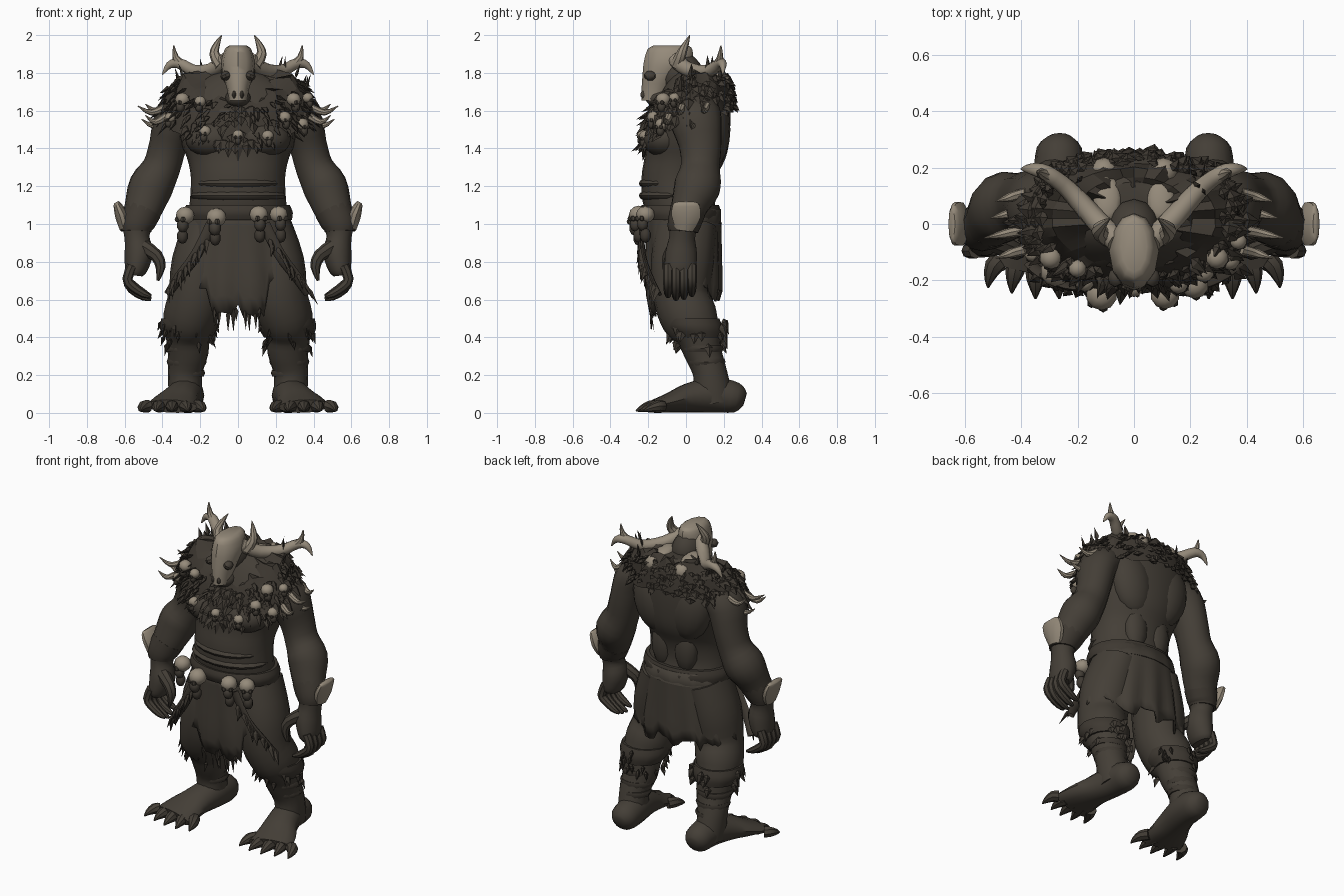
import bpy, bmesh, math, random
from mathutils import Vector, Matrix, Euler

if "Cube" in bpy.data.objects:
    bpy.data.objects.remove(bpy.data.objects["Cube"])
random.seed(4)
R = random.uniform


def material(name, col):
    m = bpy.data.materials.new(name)
    m.diffuse_color = (*col, 1)
    m.use_nodes = True
    m.node_tree.nodes["Principled BSDF"].inputs["Base Color"].default_value = m.diffuse_color
    return m


HIDE = material("dark hide", (0.058, 0.049, 0.038))
FUR = material("dark fur", (0.048, 0.040, 0.031))
BONE = material("bone", (0.30, 0.255, 0.195))


def finish(name, bm, mat, angle=40):
    bmesh.ops.recalc_face_normals(bm, faces=bm.faces)
    me = bpy.data.meshes.new(name)
    bm.to_mesh(me)
    bm.free()
    me.materials.append(mat)
    me.polygons.foreach_set("use_smooth", [True] * len(me.polygons))
    me.set_sharp_from_angle(angle=math.radians(angle))
    ob = bpy.data.objects.new(name, me)
    bpy.context.collection.objects.link(ob)
    return ob


def spline(p, steps):
    """Catmull-Rom through tuples of any length."""
    out = []
    for i in range(len(p) - 1):
        a, b, c, d = p[max(i - 1, 0)], p[i], p[i + 1], p[min(i + 2, len(p) - 1)]
        for k in range(steps):
            t = k / steps
            out.append([0.5 * (2 * q + (r - o) * t + (2 * o - 5 * q + 4 * r - s) * t * t
                               + (3 * q - o - 3 * r + s) * t ** 3) for o, q, r, s in zip(a, b, c, d)])
    return out + [list(p[-1])]


def tube(name, pts, mat, side=1, n=12, steps=3, ref=(1, 0, 0), flat=False):
    """Tube along (x, y, z, ra, rb); ra lies along ref. flat keeps rings horizontal."""
    pts = [(p[0] * side, *p[1:4], p[-1]) for p in pts]
    path = spline(pts, steps)
    bm, rings = bmesh.new(), []
    for i, p in enumerate(path):
        t = Vector(path[min(i + 1, len(path) - 1)][:3]) - Vector(path[max(i - 1, 0)][:3])
        t = Vector((0, 0, 1)) if flat else t.normalized()
        u = Vector(ref)
        u = (u - t * u.dot(t)).normalized()
        v = t.cross(u)
        ring = []
        for k in range(n):
            a = 2 * math.pi * k / n
            co = Vector(p[:3]) + u * math.cos(a) * max(p[3], .002) + v * math.sin(a) * max(p[4], .002)
            co.z = max(co.z, 0)
            ring.append(bm.verts.new(co))
        rings.append(ring)
    for r, q in zip(rings, rings[1:]):
        for k in range(n):
            bm.faces.new((r[k], r[(k + 1) % n], q[(k + 1) % n], q[k]))
    bm.faces.new(rings[0])
    bm.faces.new(rings[-1])
    return finish(name, bm, mat)


def blob(name, loc, size, mat, rot=(0, 0, 0), n=12):
    bm = bmesh.new()
    mx = Matrix.LocRotScale(Vector(loc), Euler([math.radians(r) for r in rot]), Vector(size))
    bmesh.ops.create_uvsphere(bm, u_segments=n, v_segments=n * 2 // 3, radius=1, matrix=mx)
    return finish(name, bm, mat)


def tufts(name, items, mat=FUR):
    """Flat leaf-like locks from (base, direction, length, width)."""
    bm = bmesh.new()
    for base, d, ln, w in items:
        base, d = Vector(base), Vector(d).normalized()
        u = d.cross(Vector((base.x, base.y, 0.01))).normalized()
        v = d.cross(u)
        ring = [bm.verts.new(base + d * ln * .3 + o) for o in (u * w, v * w * .5, -u * w, -v * w * .5)]
        for end in (base, base + d * ln + v * R(-.01, .01)):
            e = bm.verts.new(end)
            for k in range(4):
                bm.faces.new((ring[k], ring[(k + 1) % 4], e))
    return finish(name, bm, mat, 20)


def trophy(loc, r, out):
    """Small skull: bone cranium, dark muzzle and sockets."""
    o = Vector((out[0], out[1], 0)).normalized()
    s = Vector((-o.y, o.x, 0))
    c = Vector(loc)
    blob("trophy_cranium", c, (r, r, r * .9), BONE, n=10)
    blob("trophy_muzzle", c + o * r * .35 - Vector((0, 0, r * 1.0)), (r * .6, r * .6, r * .75), HIDE, n=8)
    for k in (-1, 1):
        blob("trophy_socket", c + o * r * .75 + s * k * r * .4 - Vector((0, 0, r * .4)), [r * .3] * 3, HIDE, n=6)


# Torso, belly folds and belt
tube("torso", [(0, 0, 1.0, .27, .19), (0, -.04, 1.12, .255, .19), (0, -.035, 1.25, .25, .2),
               (0, -.005, 1.35, .27, .215), (0, .01, 1.45, .31, .22), (0, .03, 1.6, .34, .205),
               (0, .05, 1.72, .28, .17), (0, .04, 1.8, .13, .11)], HIDE, n=24, flat=True)
for z, w in ((1.15, .255), (1.215, .235)):
    blob("belly_fold", (0, -.07, z), (w, .18, .05), HIDE, n=18)
tube("belt", [(0, -.025, 1.02, .285, .205), (0, -.03, 1.06, .29, .215), (0, -.03, 1.1, .275, .205)],
     FUR, n=24, flat=True)

# Ragged skirt, hem height depends on direction
bm, n, rows = bmesh.new(), 72, []
for k in range(n):
    a = 2 * math.pi * k / n
    f = -math.sin(a)
    hem = .70 - .08 * max(-f, 0) ** .5 - (.17 if f > .9 else 0) + R(-.045, .045)
    col = []
    for j in range(7):
        t = j / 6
        z = 1.08 + (hem - 1.08) * t
        fold = 1 + .05 * t * math.sin(a * 13)
        rx = .265 + .21 * (1.08 - max(z, .65)) - .1 * max(.65 - z, 0)
        ry = .2 - .2 * max(.65 - z, 0)
        col.append(bm.verts.new((rx * fold * math.cos(a), -.015 + ry * fold * math.sin(a), z)))
    rows.append(col)
for k in range(n):
    for j in range(6):
        p, q = rows[k], rows[(k + 1) % n]
        bm.faces.new((p[j], q[j], q[j + 1], p[j + 1]))
skirt = finish("skirt", bm, HIDE)
skirt.modifiers.new("thickness", 'SOLIDIFY').thickness = .01
tufts("loincloth_fringe", [((x * .03 + R(-.01, .01), -.19, .56), (0, .1, -1), R(.05, .14), .012)
                           for x in range(-4, 5)])

# Mantle surface: angle a (front is -90 degrees), t from collar to hem
COLLAR = [(.13, .11, 1.80), (.29, .18, 1.785), (.37, .215, 1.70), (.405, .235, 1.56)]


def mantle(a, t):
    x = min(t, .999) * 3
    i = int(x)
    rx, ry, z = [p + (q - p) * (x - i) for p, q in zip(COLLAR[i], COLLAR[i + 1])]
    f = -math.sin(a)
    return Vector((rx * math.cos(a), .02 + ry * math.sin(a), z - .14 * max(f, 0) ** 1.5 + .06 * t * max(-f, 0)))


bm, n = bmesh.new(), 36
grid = [[bm.verts.new(mantle(2 * math.pi * k / n, j / 6) * R(.985, 1.015)) for k in range(n)] for j in range(7)]
for j in range(6):
    for k in range(n):
        bm.faces.new((grid[j][k], grid[j][(k + 1) % n], grid[j + 1][(k + 1) % n], grid[j + 1][k]))
finish("fur_mantle", bm, FUR, 20)
locks = []
for i in range(330):
    a, t = R(0, 6.283), R(.25, 1) ** .7
    back = max(math.sin(a), 0)
    d = Vector((math.cos(a), math.sin(a), -.4 - t + R(-.3, .6)))
    locks.append((mantle(a, t), d, R(.05, .10) * (1 - .5 * back), R(.018, .034)))
for s in (-1, 1):
    for i in range(7):
        locks.append((mantle(math.pi / 2 - s * R(.6, 1.9), R(.3, .7)), (s * .2, 0, 1), R(.06, .11), .018))
locks += [((x, -.215, 1.44), (0, -.1, -1), .11 - abs(x) * .4, .03) for x in (-.1, -.05, 0, .05, .1)]
tufts("mantle_locks", locks)

# Trophy skulls on the mantle and belt, bone plates on the upper back
for deg, t, r in ((-115, .9, .034), (-68, .95, .034), (-125, .5, .032), (-52, .78, .036), (-38, .6, .04),
                  (-142, .6, .04), (-36, .95, .036), (-150, .9, .03), (-90, .9, .03), (-20, .7, .03)):
    a = math.radians(deg)
    o = Vector((math.cos(a), math.sin(a), 0))
    trophy(mantle(a, t) + o * .02 + Vector((0, 0, .01)), r, o)
for x, y, z, r in ((-.28, -.17, 1.045, .052), (-.115, -.25, 1.035, .056), (.11, -.25, 1.05, .052),
                   (.215, -.215, 1.05, .05)):
    trophy((x, y, z), r, (x, -.3))
    blob("belt_charm", (x * 1.05, y, z - .11), (.03, .03, .04), FUR, n=8)

for s in (-1, 1):
    blob("back_plate", (s * .095, .09, 1.795), (.05, .085, .025), BONE, (-12, 0, 0))
    blob("back_knob", (s * .105, .185, 1.755), (.05, .05, .05), BONE)
    # Torso muscles
    blob("chest_muscle", (s * .13, -.11, 1.45), (.15, .12, .1), HIDE, n=16)
    blob("back_muscle", (s * .13, .13, 1.5), (.14, .105, .21), HIDE, (0, s * 12, 0), 16)
    blob("lower_back_muscle", (s * .08, .11, 1.22), (.08, .06, .16), HIDE)
    # Arm
    tube("arm", [(.22, .04, 1.62, .1, .12), (.325, .05, 1.56, .115, .14), (.37, .075, 1.42, .1, .115),
                 (.405, .075, 1.3, .1, .105), (.46, .06, 1.2, .118, .125), (.495, .02, 1.1, .105, .1),
                 (.53, -.01, 1.0, .085, .08), (.535, -.02, .93, .066, .07), (.525, -.025, .85, .075, .085),
                 (.54, -.03, .76, .06, .085), (.545, -.03, .73, .04, .07)], HIDE, s, 14)
    tube("bracer", [(.505, .01, 1.07, .1, .095), (.535, -.01, 1.0, .092, .088), (.54, -.015, .96, .08, .08)],
         FUR, s, 12)
    tube("bracer_bone_plate", [(.60, -.01, .97, .025, .05), (.615, 0, 1.04, .035, .08),
                               (.638, 0, 1.10, .022, .075), (.645, 0, 1.115, .012, .05)], BONE, s, 10, 2)
    for i in range(4):
        y, d = -.095 + .042 * i, abs(i - 1.3) * .015
        tube("finger", [(.56, y, .78, .028), (.585, y, .71, .027), (.56, y, .65 + d, .025),
                        (.50, y, .61 + d, .02), (.46, y, .595 + d, .008)], HIDE, s, 8, 2, (0, 1, 0))
    tube("thumb", [(.5, -.06, .88, .04), (.43, -.09, .83, .034), (.41, -.1, .77, .026), (.425, -.1, .70, .008)],
         HIDE, s, 8, 2, (0, 1, 0))
    # Leg, foot and toes
    tube("leg", [(.15, 0, 1.0, .13, .16), (.2, -.02, .8, .15, .165), (.22, -.025, .62, .148, .15),
                 (.255, .02, .5, .142, .15), (.265, .065, .41, .118, .12), (.265, .09, .32, .108, .1),
                 (.28, .125, .22, .092, .09), (.28, .14, .12, .088, .1), (.28, .15, .05, .08, .1)], HIDE, s, 16)
    tube("foot", [(.265, .312, .07, .035, .035), (.265, .27, .08, .08, .08), (.27, .15, .095, .09, .095),
                  (.3, .02, .08, .1, .08), (.33, -.08, .055, .125, .055), (.35, -.17, .035, .14, .035)],
         HIDE, s, 14)
    for i in range(5):
        x, y = .225 + .062 * i, .02 * abs(i - 1.5)
        tube("toe", [(x, -.13, .035, .036, .034), (x + .012 * (i - 2), -.2 + y, .034, .034, .032),
                     (x + .02 * (i - 2), -.245 + y, .022, .018, .018),
                     (x + .022 * (i - 2), -.275 + y, .01, .004, .004)], HIDE, s, 8, 2)
    # Fur cuff below the knee, ankle wraps
    tube("knee_cuff", [(.258, .03, .50, .148, .15), (.262, .045, .45, .152, .152), (.265, .065, .40, .128, .128)],
         FUR, s, 14, flat=True)
    hairs = []
    for i in range(26):
        a = R(0, 6.283)
        z = R(.36, .5)
        r = .115 + .22 * (z - .36)
        hairs.append(((s * .262 + r * math.cos(a), .11 - .15 * (z - .2) * 1.3 + r * math.sin(a), z),
                      (math.cos(a) * .4, math.sin(a) * .4, -1), R(.05, .09), .025))
    tufts("knee_locks", hairs)
    for z, y, r in ((.34, .088, .115), (.27, .108, .106), (.21, .128, .098)):
        tube("ankle_wrap", [(.272, y, z - .018, r - .008, r - .012), (.272, y, z, r, r - .005),
                            (.272, y, z + .018, r - .006, r - .01)], FUR, s, 12, 1, flat=True)
    # Diagonal strap with tassels over the thigh
    tube("strap", [(.14, -.235, 1.0, .03, .012), (.22, -.225, .84, .03, .012), (.31, -.185, .72, .028, .012),
                   (.37, -.14, .63, .022, .01)], FUR, s, 8)
    tufts("strap_tassels", [((s * (.17 + .2 * t), -.235 + .08 * t * t, .93 - .26 * t),
                             (s * R(-.2, .5), -.25, -1), R(.07, .12), .022)
                            for t in [i / 11 for i in range(12)]])
    # Horns, prongs and shoulder claws
    Y = (0, 1, 0)
    tube("great_horn", [(.06, -.06, 1.87, .042), (.14, .02, 1.815, .04), (.23, .12, 1.81, .034),
                        (.31, .18, 1.85, .029), (.365, .195, 1.84, .02), (.40, .195, 1.79, .003)],
         BONE, s, 10, 3, Y)
    tube("horn_prong", [(.29, .165, 1.84, .024), (.33, .18, 1.88, .018), (.34, .185, 1.945, .003)],
         BONE, s, 8, 2, Y)
    tube("small_horn", [(.09, -.05, 1.84, .035), (.125, -.025, 1.9, .027), (.11, 0, 1.955, .016),
                        (.085, .02, 2.0, .002)], BONE, s, 8, 3, Y)
    for y, z, ln in ((-.09, 1.57, .10), (-.02, 1.62, .14), (.05, 1.55, .12), (.11, 1.63, .1)):
        tube("shoulder_claw", [(.38, y, z, .02), (.39 + ln * .5, y - .015, z - .03, .016),
                               (.39 + ln, y - .03, z + .005, .002)], BONE, s, 8, 3, Y)
    # Eye sockets of the mask
    blob("mask_socket", (s * .064, -.19, 1.785), (.03, .034, .026), HIDE, (0, s * 25, 0), 8)
    blob("mask_nostril", (s * .02, -.222, 1.685), (.011, .02, .022), HIDE, n=8)

# Head and animal-skull mask
blob("head", (0, -.03, 1.79), (.095, .12, .12), HIDE, n=14)
blob("jaw", (0, -.13, 1.665), (.07, .085, .05), HIDE)
tube("skull_mask", [(0, -.08, 1.945, .045, .09), (0, -.085, 1.925, .07, .118), (0, -.095, 1.86, .088, .128),
                    (0, -.125, 1.79, .08, .105), (0, -.155, 1.72, .06, .08), (0, -.175, 1.655, .048, .06)],
     BONE, n=12, flat=True)
